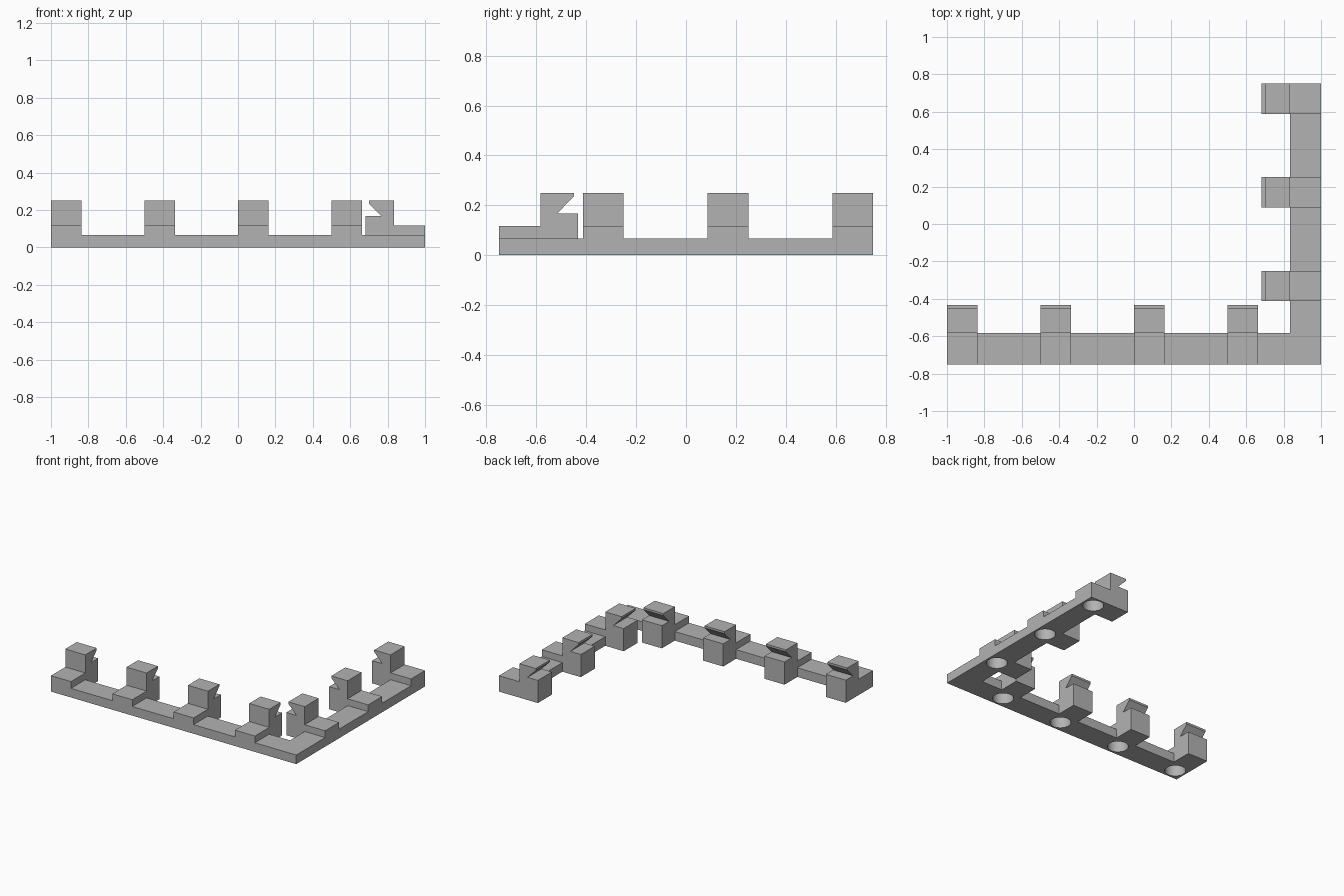
import bpy, bmesh, math
from mathutils import Matrix, Vector

cube = bpy.data.objects.get("Cube")
if cube:
    bpy.data.objects.remove(cube, do_unlink=True)

gray = bpy.data.materials.new("plain gray")
gray.use_nodes = True
color = (0.45, 0.45, 0.45, 1)
gray.diffuse_color = color
gray.node_tree.nodes["Principled BSDF"].inputs["Base Color"].default_value = color

W = 0.1667       # arm width
CLIP = 0.163     # clip width
BAR_H = 0.067    # arm height
STEP = 0.5       # distance between clips


def add(name, mesh, loc=(0, 0, 0), turn=0):
    ob = bpy.data.objects.new(name, mesh)
    bpy.context.collection.objects.link(ob)
    ob.location = loc
    ob.rotation_euler.z = turn
    return ob


def finish(bm, name):
    bmesh.ops.recalc_face_normals(bm, faces=bm.faces)
    mesh = bpy.data.meshes.new(name)
    bm.to_mesh(mesh)
    bm.free()
    mesh.materials.append(gray)
    return mesh


def prism(name, points, push):
    """Extrude a closed outline along the push vector."""
    bm = bmesh.new()
    face = bm.faces.new([bm.verts.new(p) for p in points])
    ext = bmesh.ops.extrude_face_region(bm, geom=[face], use_keep_orig=True)
    moved = [v for v in ext["geom"] if isinstance(v, bmesh.types.BMVert)]
    bmesh.ops.translate(bm, verts=moved, vec=Vector(push))
    return finish(bm, name)


def bar(name, x0, x1, y0, y1):
    outline = [(x0, y0, 0), (x1, y0, 0), (x1, y1, 0), (x0, y1, 0)]
    add(name, prism(name, outline, (0, 0, BAR_H)))


# Clip: low foot, upright post and an undercut hook
profile = [(0, 0), (0.317, 0), (0.317, 0.167), (0.233, 0.167), (0.3, 0.235),
           (0.3, 0.25), (W, 0.25), (W, 0.117), (0, 0.117)]
clip = add("front_clip", prism("clip", [(0, y, z) for y, z in profile], (CLIP, 0, 0)))

# Blind round socket under the clip
bm = bmesh.new()
bmesh.ops.create_cone(bm, cap_ends=True, segments=32, radius1=0.07, radius2=0.07,
                      depth=0.2, matrix=Matrix.Translation((CLIP / 2, W / 2, 0)))
cutter = add("socket_cutter", finish(bm, "socket_cutter"))
cutter.hide_render = True
mod = clip.modifiers.new("socket", "BOOLEAN")
mod.operation = "DIFFERENCE"
mod.solver = "EXACT"
mod.object = cutter
graph = bpy.context.evaluated_depsgraph_get()
clip_mesh = bpy.data.meshes.new_from_object(clip.evaluated_get(graph))
clip_mesh.shade_smooth()
clip_mesh.set_sharp_from_angle(angle=math.radians(30))
for helper in (clip, cutter):
    bpy.data.objects.remove(helper, do_unlink=True)

# Front arm: four clips, each followed by a stretch of bar
for i in range(4):
    x = -1 + i * STEP
    add(f"front_clip_{i + 1}", clip_mesh, (x, -0.75, 0))
    end = 1 if i == 3 else x + STEP
    bar(f"front_bar_{i + 1}", x + CLIP, end, -0.75, -0.75 + W)

# Side arm: three clips turned inward, each preceded by a stretch of bar
start = -0.75 + W
for i in range(3):
    y = 0.75 - CLIP - (2 - i) * STEP
    bar(f"side_bar_{i + 1}", 1 - W, 1, start, y)
    add(f"side_clip_{i + 1}", clip_mesh, (1, y, 0), math.pi / 2)
    start = y + CLIP
